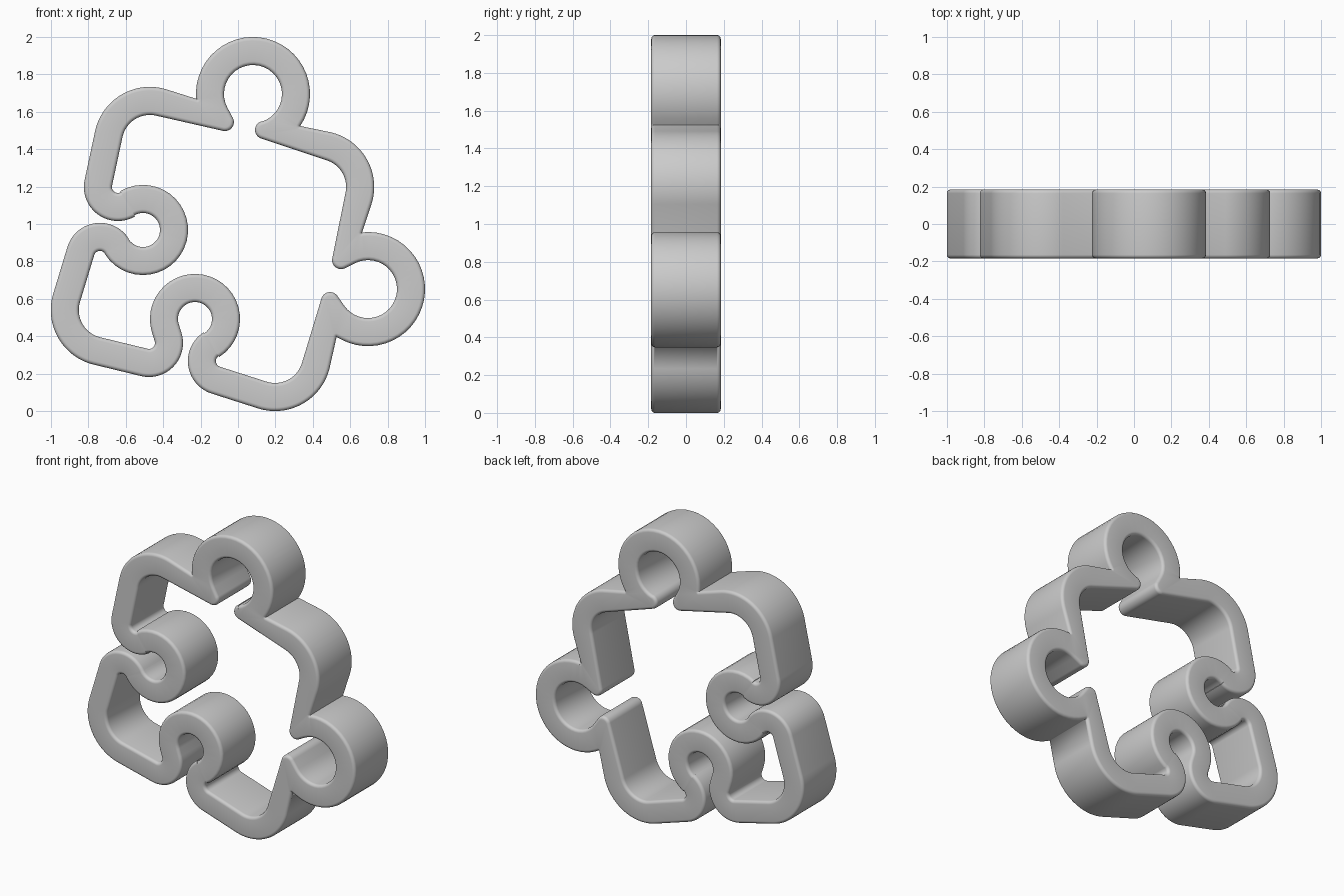
import bpy, bmesh
from math import pi, sin, cos, atan2, acos, hypot

if "Cube" in bpy.data.objects:
    bpy.data.objects.remove(bpy.data.objects["Cube"])

WALL, HALF, B, SEG = 0.15, 0.184, 0.02, 28
KNOB, TIP, CORNER, LOBE, SOCKET = 0.155, -0.048, 0.15, 0.032, -0.241

# Arc centres of the cavity, counter-clockwise from the top knob.
# Each neck tip also carries the crease point it leaves on the outside.
ARCS = [
    (0.080, 1.695, KNOB),
    (-0.070, 1.545, TIP, (-0.219, 1.668)),
    (-0.471, 1.433, CORNER),
    (-0.642, 1.198, LOBE), (-0.508, 0.968, SOCKET), (-0.738, 0.824, LOBE),
    (-0.701, 0.540, CORNER),
    (-0.476, 0.364, LOBE), (-0.230, 0.492, SOCKET), (-0.086, 0.267, LOBE),
    (0.198, 0.300, CORNER),
    (0.492, 0.588, TIP, (0.527, 0.396)),
    (0.695, 0.652, KNOB),
    (0.551, 0.807, TIP, (0.663, 0.952)),
    (0.428, 1.198, CORNER),
    (0.139, 1.503, TIP, (0.332, 1.524)),
]
INNER = [a[:3] for a in ARCS]
OUTER = [(*a[3], 0.0) if len(a) == 4 else (a[0], a[1], a[2] + WALL) for a in ARCS]


def contour(circles, off):
    """Tangent chain of arcs; positive radius turns left, negative turns right."""
    c = [(x, z, r + off) for x, z, r in circles]
    n = len(c)
    ang = []
    for i in range(n):
        (x1, z1, r1), (x2, z2, r2) = c[i], c[(i + 1) % n]
        dx, dz = x2 - x1, z2 - z1
        q = max(-1, min(1, (r1 - r2) / hypot(dx, dz)))
        ang.append(atan2(dz, dx) - acos(q))
    pts = []
    for i, (x, z, r) in enumerate(c):
        a0, a1 = ang[i - 1], ang[i]
        sweep = (a1 - a0) % (2 * pi)
        if r < 0:
            sweep -= 2 * pi
        for k in range(SEG + 1):
            a = a0 + sweep * k / SEG
            pts.append((x + r * cos(a), z + r * sin(a)))
    return pts


# Rounded edge profile: (y, inset into the wall)
half = [(-HALF + B * (1 - sin(a)), B * (1 - cos(a)))
        for a in [pi / 2 * (1 - k / 5) for k in range(6)]]
levels = half + [(-y, o) for y, o in reversed(half)]

bm = bmesh.new()
ends = [[], []]
for circles, sign in ((INNER, 1), (OUTER, -1)):
    rings = [[bm.verts.new((x, y, z)) for x, z in contour(circles, sign * o)]
             for y, o in levels]
    n = len(rings[0])
    for r0, r1 in zip(rings, rings[1:]):
        for i in range(n):
            j = (i + 1) % n
            f = bm.faces.new((r0[i], r0[j], r1[j], r1[i]))
            f.smooth = True
    for e, ring in zip(ends, (rings[0], rings[-1])):
        e += [bm.edges.get((ring[i], ring[(i + 1) % n])) for i in range(n)]

# Flat front and back faces
for e in ends:
    res = bmesh.ops.triangle_fill(bm, edges=e, use_beauty=True, normal=(0, -1, 0))
    for g in res["geom"]:
        if isinstance(g, bmesh.types.BMFace):
            g.smooth = False

bmesh.ops.remove_doubles(bm, verts=bm.verts, dist=1e-5)
bmesh.ops.recalc_face_normals(bm, faces=bm.faces)
mesh = bpy.data.meshes.new("puzzle_cutter")
bm.to_mesh(mesh)
bm.free()
mesh.set_sharp_from_angle(angle=pi / 5)
obj = bpy.data.objects.new("puzzle_cutter", mesh)
bpy.context.collection.objects.link(obj)
